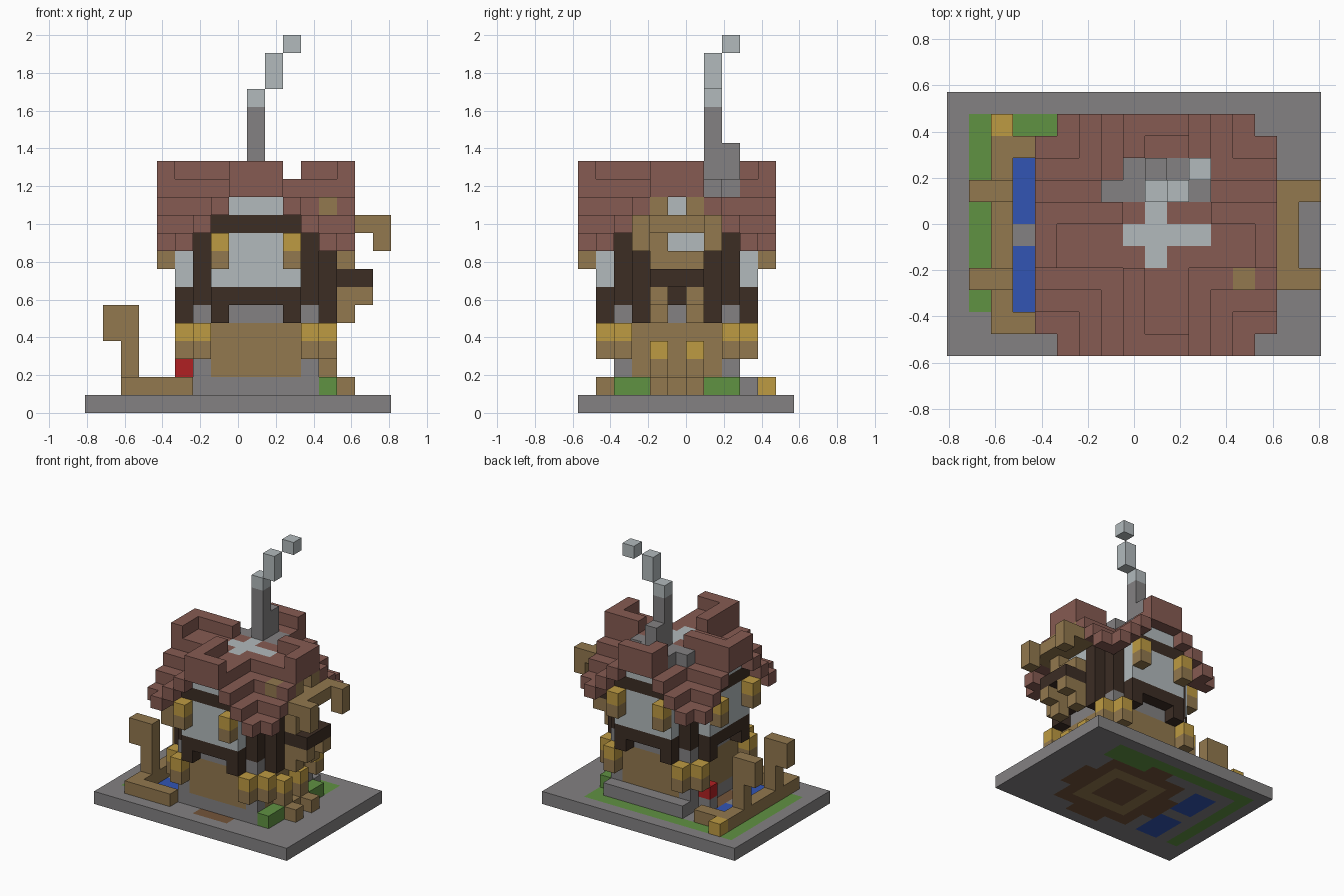
import bpy
import bmesh
from mathutils import Vector

cube = bpy.data.objects.get("Cube")
if cube:
    bpy.data.objects.remove(cube, do_unlink=True)

V = 2 / 21  # edge length of one block


def material(name, r, g, b):
    lin = [((c / 255 + 0.055) / 1.055) ** 2.4 for c in (r, g, b)] + [1]
    mat = bpy.data.materials.new(name)
    mat.use_nodes = True
    mat.diffuse_color = lin
    mat.node_tree.nodes["Principled BSDF"].inputs["Base Color"].default_value = lin
    return mat


stone = material("stone_grey", 131, 129, 130)
pale = material("pale_grey", 178, 186, 188)
wood = material("wood_brown", 146, 120, 78)
glow = material("lamp_yellow", 190, 155, 66)
timber = material("dark_timber", 60, 45, 36)
tile = material("roof_tile", 134, 91, 82)
red = material("bright_red", 176, 32, 34)
grass = material("grass_green", 96, 146, 66)
water = material("water_blue", 50, 85, 180)
earth = material("earth_brown", 116, 84, 58)


def box(u, v, k):
    """Cells of a block; each argument is one index or an inclusive (low, high) pair."""
    spans = [range(a[0], a[1] + 1) if isinstance(a, tuple) else (a,) for a in (u, v, k)]
    return {(x, y, z) for x in spans[0] for y in spans[1] for z in spans[2]}


def mirror(cells, axes="xy"):
    """Copies the cells across the house's centre planes."""
    out = set(cells)
    if "x" in axes:
        out |= {(-x, y, z) for x, y, z in out}
    if "y" in axes:
        out |= {(x, -y, z) for x, y, z in out}
    return out


def swap(cells):
    """Adds the copy across the diagonal."""
    return cells | {(y, x, z) for x, y, z in cells}


def disc(radius_sq, k):
    return {c for c in box((-5, 5), (-5, 5), k) if c[0] ** 2 + c[1] ** 2 <= radius_sq}


used = set()
DIRS = [(1, 0, 0), (-1, 0, 0), (0, 1, 0), (0, -1, 0), (0, 0, 1), (0, 0, -1)]


def part(name, mat, *groups):
    """Makes one object from the outer skin of its cells; earlier parts keep their cells."""
    cells = set().union(*groups) - used
    used.update(cells)
    bm = bmesh.new()
    for c in sorted(cells):
        mid = Vector(((c[0] + 1) * V, (c[1] - 0.5) * V, (c[2] + 0.5) * V))
        for d in DIRS:
            if tuple(a + b for a, b in zip(c, d)) in cells:
                continue
            n = Vector(d)
            s = Vector((d[1], d[2], d[0]))
            t = n.cross(s)
            corners = [s + t, t - s, -s - t, s - t]
            bm.faces.new([bm.verts.new(mid + (n + q) * V / 2) for q in corners])
    bmesh.ops.remove_doubles(bm, verts=bm.verts[:], dist=V / 50)
    bmesh.ops.dissolve_limit(bm, angle_limit=0.01, verts=bm.verts[:], edges=bm.edges[:])
    mesh = bpy.data.meshes.new(name)
    bm.to_mesh(mesh)
    bm.free()
    mesh.materials.append(mat)
    bpy.context.collection.objects.link(bpy.data.objects.new(name, mesh))


# Ground slab with ponds, lawn and floor
part("ponds", water, mirror(box((-6, -5), (1, 3), 0), "y"))
part("lawn", grass, box(-8, (-3, 5), 0), box((-8, 4), 5, 0), box((1, 4), 4, 0))
part("floor_ring", wood, box((-2, 2), (-2, 2), 0) - box((-1, 1), (-1, 1), 0))
part("earth_floor", earth, disc(18, 0))
part("ground_slab", stone, box((-9, 7), (-5, 6), 0))

# Fence with hooked posts and a lantern
part("fence", wood, box(-7, (-4, 4), 1), box((-7, -4), -4, 1), box((-7, -5), 4, 1))
for label, v in (("front", -2), ("back", 2)):
    part("fence_post_" + label, wood, box(-7, v, (2, 5)), box(-8, v, (4, 5)))
part("fence_lantern", glow, box(-7, 5, 1))
part("red_box", red, box(-4, 2, 2))
part("red_box_stand", stone, box(-4, 2, 1))

# Entrance steps and hedges
part("steps", wood, mirror(box((4, 5), 1, 1) | box(4, 1, 2), "y"), box(4, 0, 1))
part("step_lamps", glow, mirror(box(4, 1, 3), "y"))
part("hedges", grass, mirror(box(4, (2, 3), 1), "y"))

# Ground storey: pillars, lanterns, plinth and walls
part("pillars", stone, mirror(box(3, 3, (1, 5))))
part("pillar_lamp_brackets", wood, swap(mirror(box(3, 4, 3))))
part("pillar_lamps", glow, swap(mirror(box(3, 4, 4))))
part("plinth", stone, box((-3, 3), (-3, 4), 1))
part("lower_wall", wood, disc(13, (2, 4)))
part("wall_top", stone, disc(13, 5))

# Chimney and smoke
part("chimney", stone, box((-2, 2), 2, 12), box((-1, 1), 3, 12),
     box(0, 3, (13, 14)), box(0, 2, (13, 16)))
part("smoke", pale, box(0, 2, 17), box(1, 2, (18, 19)), box(2, 3, 20))

# Skylight and cross-gabled roof with raised edges
part("skylight", pale, box((-1, 2), 0, 12), box(0, (-1, 1), 12))
part("roof_peg", wood, box(4, -2, 11))


def roof_level(u, v):
    d = min(abs(u), abs(v))
    return 12 if d <= 1 else 13 - d


slopes = {(u, v, roof_level(u, v)) for u, v, _ in box((-5, 5), (-5, 5), 0)
          if min(abs(u), abs(v)) < 5}
part("roof", tile, slopes,
     swap(mirror(box((-1, 1), 5, 13))),
     box((-4, -2), 1, 13), box((3, 4), 1, 13),
     box(-1, (-4, -2), 13), box(-1, 4, 13))

# Balcony and hoist on the side
part("balcony_brackets", wood, mirror(box((5, 6), 1, 6) | box(5, 1, 5), "y"))
part("balcony_floor", timber, box((5, 6), (-1, 1), 7))
part("balcony_rail", wood, box(5, (-1, 1), 8), box(5, -1, 9))
part("awning", wood, box((5, 6), (-2, 2), 10), mirror(box(7, 2, (9, 10)), "y"),
     mirror(box(5, 1, 11), "y"))

# Window lamps on three sides
spots = mirror(box(2, 5, 8)) | mirror(box(-5, 2, 8), "y")
part("window_lamp_brackets", wood, spots)
part("window_lamps", glow, {(u, v, k + 1) for u, v, k in spots})

# Upper storey: windows, gable panes and timber body
part("windows", pale, mirror(box((-2, 2), 4, (7, 9)), "y"),
     box(-4, (-2, 2), (7, 9)), box(4, (-1, 1), (8, 9)))
part("gable_panes", pale, swap(mirror(box((-1, 1), (0, 4), 11))))
part("timber_body", timber, disc(20, (6, 10)), swap(mirror(box(2, 4, 5))))
